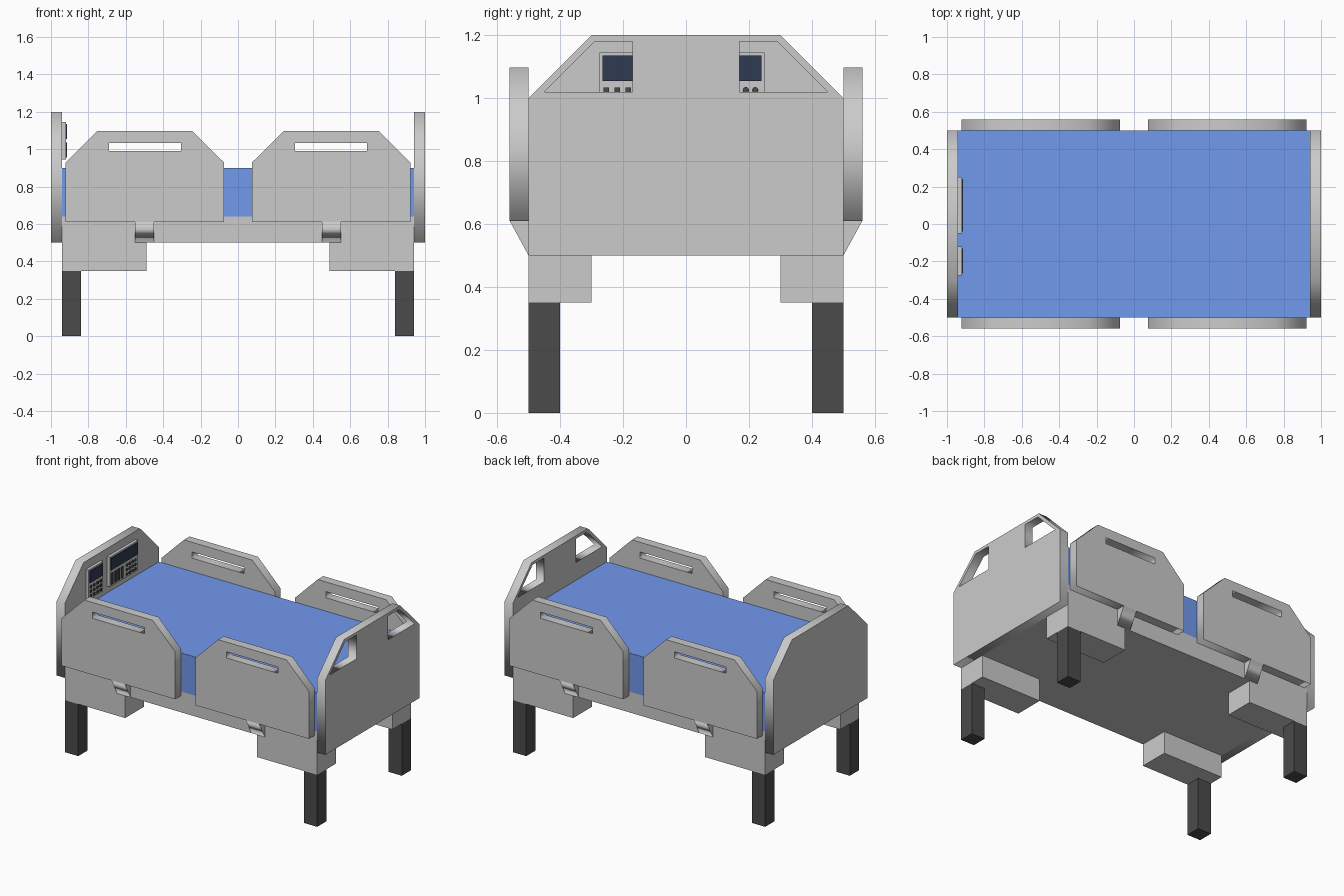
import bpy
from math import pi

if "Cube" in bpy.data.objects:
    bpy.data.objects.remove(bpy.data.objects["Cube"])


def material(name, rgb):
    m = bpy.data.materials.new(name)
    m.diffuse_color = (*rgb, 1)
    m.use_nodes = True
    m.node_tree.nodes["Principled BSDF"].inputs["Base Color"].default_value = m.diffuse_color
    return m


BLUE = material("mattress_blue", (0.17, 0.32, 0.85))
DARK = material("dark_plastic", (0.07, 0.07, 0.07))
NAVY = material("screen_navy", (0.03, 0.043, 0.085))


def box(name, x, y, z, mat=None):
    """Box from (min, max) ranges."""
    bpy.ops.mesh.primitive_cube_add(
        size=1, location=[(r[0] + r[1]) / 2 for r in (x, y, z)])
    o = bpy.context.object
    o.name = name
    o.scale = [abs(r[1] - r[0]) for r in (x, y, z)]
    if mat:
        o.data.materials.append(mat)
    return o


def plate(name, loops, thickness, location, rotation):
    """Flat plate from an outline plus hole loops, drawn upright."""
    c = bpy.data.curves.new(name, 'CURVE')
    c.dimensions, c.fill_mode, c.extrude = '2D', 'BOTH', thickness / 2
    for pts in loops:
        s = c.splines.new('POLY')
        s.points.add(len(pts) - 1)
        for p, (u, v) in zip(s.points, pts):
            p.co = (u, v, 0, 1)
        s.use_cyclic_u = True
    o = bpy.data.objects.new(name, c)
    bpy.context.collection.objects.link(o)
    o.location, o.rotation_euler = location, rotation
    bpy.ops.object.select_all(action='DESELECT')
    o.select_set(True)
    bpy.context.view_layer.objects.active = o
    bpy.ops.object.convert(target='MESH')
    return bpy.context.object


ACROSS = (pi / 2, 0, pi / 2)   # profile in y, z
ALONG = (pi / 2, 0, 0)         # profile in x, z

# Base and mattress
box("bed_frame", (-0.94, 0.94), (-0.5, 0.5), (0.5, 0.64))
box("mattress", (-0.94, 0.94), (-0.5, 0.5), (0.64, 0.9), BLUE)

# Head and foot boards; the foot board has two grip openings
board = [(-0.5, 0.5), (0.5, 0.5), (0.5, 1.0), (0.3, 1.2), (-0.3, 1.2), (-0.5, 1.0)]
grip = [(0.17, 1.02), (0.45, 1.02), (0.29, 1.18), (0.17, 1.18)]
plate("headboard", [board], 0.06, (-0.97, 0, 0), ACROSS)
plate("footboard", [board, grip, [(-u, v) for u, v in grip]], 0.06, (0.97, 0, 0), ACROSS)

# Legs with their mounting blocks
for sx in (-1, 1):
    for sy in (-1, 1):
        box("leg_block", (sx * 0.49, sx * 0.94), (sy * 0.3, sy * 0.5), (0.35, 0.5))
        box("leg", (sx * 0.84, sx * 0.94), (sy * 0.4, sy * 0.5), (0, 0.35), DARK)

# Side rails with handle slots, and the wedge brackets below them
rail = [(-0.4225, 0.61), (0.4225, 0.61), (0.4225, 0.93), (0.255, 1.097),
        (-0.255, 1.097), (-0.4225, 0.93)]
slot = [(-0.1925, 0.99), (0.1925, 0.99), (0.1925, 1.032), (-0.1925, 1.032)]
for sx in (-1, 1):
    for sy in (-1, 1):
        plate("side_rail", [rail, slot], 0.06, (sx * 0.4985, sy * 0.53, 0), ALONG)
        wedge = [(sy * 0.5, 0.5), (sy * 0.56, 0.61), (sy * 0.5, 0.61)]
        plate("rail_bracket", [wedge], 0.1, (sx * 0.5, 0, 0), ACROSS)

# Control panels on the headboard
PANEL = (-0.94, -0.92)
RAISED = (-0.92, -0.915)
for name, y0, y1 in (("small", -0.275, -0.12), ("large", -0.05, 0.25)):
    box(name + "_control_panel", PANEL, (y0, y1), (0.945, 1.145))
    box(name + "_screen", RAISED, (y0 + 0.01, y1 - 0.01), (1.055, 1.135), NAVY)

# Square keys, tall sliders and round keys
for i in range(4):
    y = -0.253 + i * 0.035
    for z in (0.965, 0.995, 1.025):
        box("square_key", RAISED, (y - 0.009, y + 0.009), (z - 0.009, z + 0.009), DARK)
    y = -0.027 + i * 0.035
    box("slider_key", RAISED, (y - 0.009, y + 0.009), (0.957, 1.034), DARK)
    for z in (0.965, 0.995, 1.025):
        bpy.ops.mesh.primitive_cylinder_add(
            vertices=16, radius=0.01, depth=0.005,
            location=(-0.9175, 0.13 + i * 0.03, z), rotation=(0, pi / 2, 0))
        key = bpy.context.object
        key.name = "round_key"
        key.data.materials.append(DARK)
